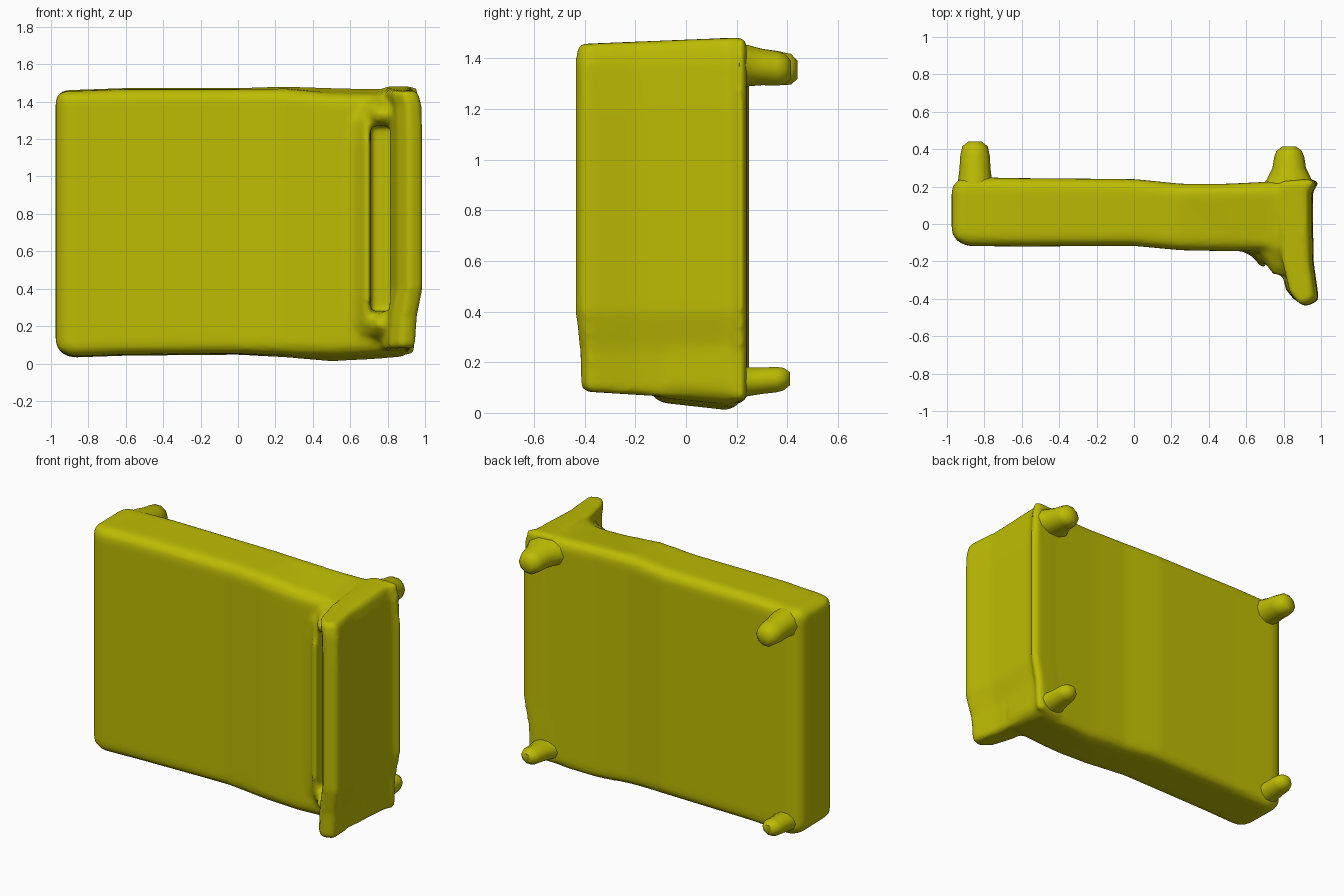
import bpy, bmesh, math

if "Cube" in bpy.data.objects:
    bpy.data.objects.remove(bpy.data.objects["Cube"])

olive = bpy.data.materials.new("olive")
olive.diffuse_color = (0.51, 0.5, 0.001, 1)
olive.use_nodes = True
olive.node_tree.nodes["Principled BSDF"].inputs["Base Color"].default_value = olive.diffuse_color


def select(*obs):
    bpy.ops.object.select_all(action="DESELECT")
    for ob in obs:
        ob.select_set(True)
    bpy.context.view_layer.objects.active = obs[0]


def loft(name, rings, bevel=0.0):
    """Skin a stack of equal-length point rings and cap both ends."""
    bm = bmesh.new()
    rows = [[bm.verts.new(p) for p in ring] for ring in rings]
    n = len(rows[0])
    for a, b in zip(rows, rows[1:]):
        for i in range(n):
            j = (i + 1) % n
            bm.faces.new((a[i], a[j], b[j], b[i]))
    bm.faces.new(rows[0])
    bm.faces.new(rows[-1])
    bmesh.ops.recalc_face_normals(bm, faces=bm.faces)
    mesh = bpy.data.meshes.new(name)
    bm.to_mesh(mesh)
    bm.free()
    ob = bpy.data.objects.new(name, mesh)
    bpy.context.collection.objects.link(ob)
    mesh.materials.append(olive)
    select(ob)
    if bevel:
        m = ob.modifiers.new("round", "BEVEL")
        m.width = bevel
        m.segments = 3
        m.limit_method = "ANGLE"
        m.angle_limit = math.radians(35)
        bpy.ops.object.convert(target="MESH")
    bpy.ops.object.shade_smooth_by_angle(angle=math.radians(50))
    return ob


# Main slab: sections along x as (x, y front, y back, z low, z high, front trim)
sections = [(-0.975, -0.09, 0.235, 0.06, 1.46, 0.0), (-0.88, -0.118, 0.25, 0.03, 1.465, 0.01),
            (-0.6, -0.12, 0.245, 0.04, 1.475, 0.01), (0.0, -0.117, 0.24, 0.045, 1.475, 0.01),
            (0.25, -0.14, 0.215, 0.03, 1.485, 0.02), (0.5, -0.145, 0.215, 0.005, 1.48, 0.04),
            (0.7, -0.145, 0.225, 0.015, 1.475, 0.04), (0.93, -0.13, 0.235, 0.035, 1.475, 0.03)]
slab = loft("slab", [[(x, f, l + t), (x, b, l), (x, b, h), (x, f, h - t)]
                     for x, f, b, l, h, t in sections], 0.06)

# Raised lip that swells toward the end panel
lip = [(0.5, -0.12), (0.58, -0.145), (0.635, -0.175), (0.68, -0.23),
       (0.705, -0.23), (0.715, 0.0), (0.5, 0.0)]
lip_ob = loft("raised_lip", [[(x, y if y > -0.13 else -0.12 + (y + 0.12) * k, z) for x, y in lip]
                             for z, k in ((0.1, 0.0), (0.22, 0.8), (0.35, 1), (1.17, 1),
                                          (1.3, 0.8), (1.42, 0.0))])

# Upright end panel, flaring at the free edge
panel = [(0.85, -0.37), (0.91, -0.445), (0.99, -0.41), (0.96, -0.2),
         (0.955, 0.18), (0.995, 0.22), (0.95, 0.24), (0.8, 0.23), (0.81, -0.2)]
levels = [(0.065, -0.04, 0.95), (0.25, -0.03, 0.96), (0.4, 0, 1),
          (1.2, 0, 1), (1.38, -0.005, 1), (1.47, -0.025, 0.985)]


def panel_z(y, z):
    # the rear of the panel reaches slightly lower and higher than the front
    return z + (y + 0.1) * (0.04 if z > 1.4 else -0.06 if z < 0.1 else 0)


panel_ob = loft("end_panel", [[(x + dx, y * k if y < 0 else y, panel_z(y, z)) for x, y in panel]
                              for z, dx, k in levels], 0.022)

# Corner webs blending the lip into the panel at top and bottom
web = [(0.62, -0.11), (0.68, -0.18), (0.74, -0.27), (0.86, -0.3), (0.88, -0.1), (0.7, -0.05)]
webs = []
for label, z, sign in (("top", 1.32, 1), ("bottom", 0.22, -1)):
    rings = [[(x, -0.1 + (y + 0.1) * k, z + sign * d) for x, y in web]
             for d, k in ((-0.05, 0.6), (-0.02, 0.9), (0.02, 1), (0.06, 0.75), (0.12, 0.1))]
    webs.append(loft(label + "_corner_web", rings))

# Deep pocket between lip and panel
cutter = loft("pocket_cutter", [[(x, y, z) for x, y in
                                 ((0.71, -0.6), (0.795, -0.6), (0.83, 0.16), (0.71, 0.16))]
                                for z in (0.28, 1.27)])
cutter.hide_render = True
cutter.hide_set(True)

# Fuse the body into one soft skin
select(slab, lip_ob, panel_ob, *webs)
bpy.ops.object.join()
slab.name = "body"


def remesh(size):
    m = slab.modifiers.new("fuse", "REMESH")
    m.mode = "VOXEL"
    m.voxel_size = size
    m.use_smooth_shade = True


remesh(0.014)
cut = slab.modifiers.new("pocket", "BOOLEAN")
cut.operation = "DIFFERENCE"
cut.solver = "EXACT"
cut.object = cutter
remesh(0.014)
soft = slab.modifiers.new("soften", "SMOOTH")
soft.factor = 0.5
soft.iterations = 5
bpy.ops.object.convert(target="MESH")
bpy.data.objects.remove(cutter)


# Stubby feet on the back: rings along y, centred on (x, z)
def foot(name, x, z, length, rx, rz, flare_x, flare_z, tip=0.0):
    steps = [(0.21, flare_x, flare_z), (0.24, 1 + (flare_x - 1) * 0.6, flare_z),
             (0.3, 1 + (flare_x - 1) * 0.15, 1), (0.36, 1, 0.95),
             (length - 0.025, 0.85, 0.85), (length, 0.45, 0.5)]
    rings = []
    for y, kx, kz in steps:
        zc = z + tip * (y - 0.2) / (length - 0.2)
        rings.append([(x + rx * kx * math.cos(a), y, zc + rz * kz * math.sin(a))
                      for a in (i * math.tau / 10 for i in range(10))])
    loft(name, rings)


foot("top_left_foot", -0.85, 1.375, 0.44, 0.08, 0.075, 1.2, 1.15, -0.02)
foot("top_right_foot", 0.83, 1.375, 0.415, 0.08, 0.075, 1.8, 1.15, -0.02)
foot("bottom_left_foot", -0.86, 0.12, 0.41, 0.065, 0.055, 1.2, 1.1, 0.015)
foot("bottom_right_foot", 0.83, 0.12, 0.41, 0.065, 0.055, 1.5, 1.1, 0.015)
